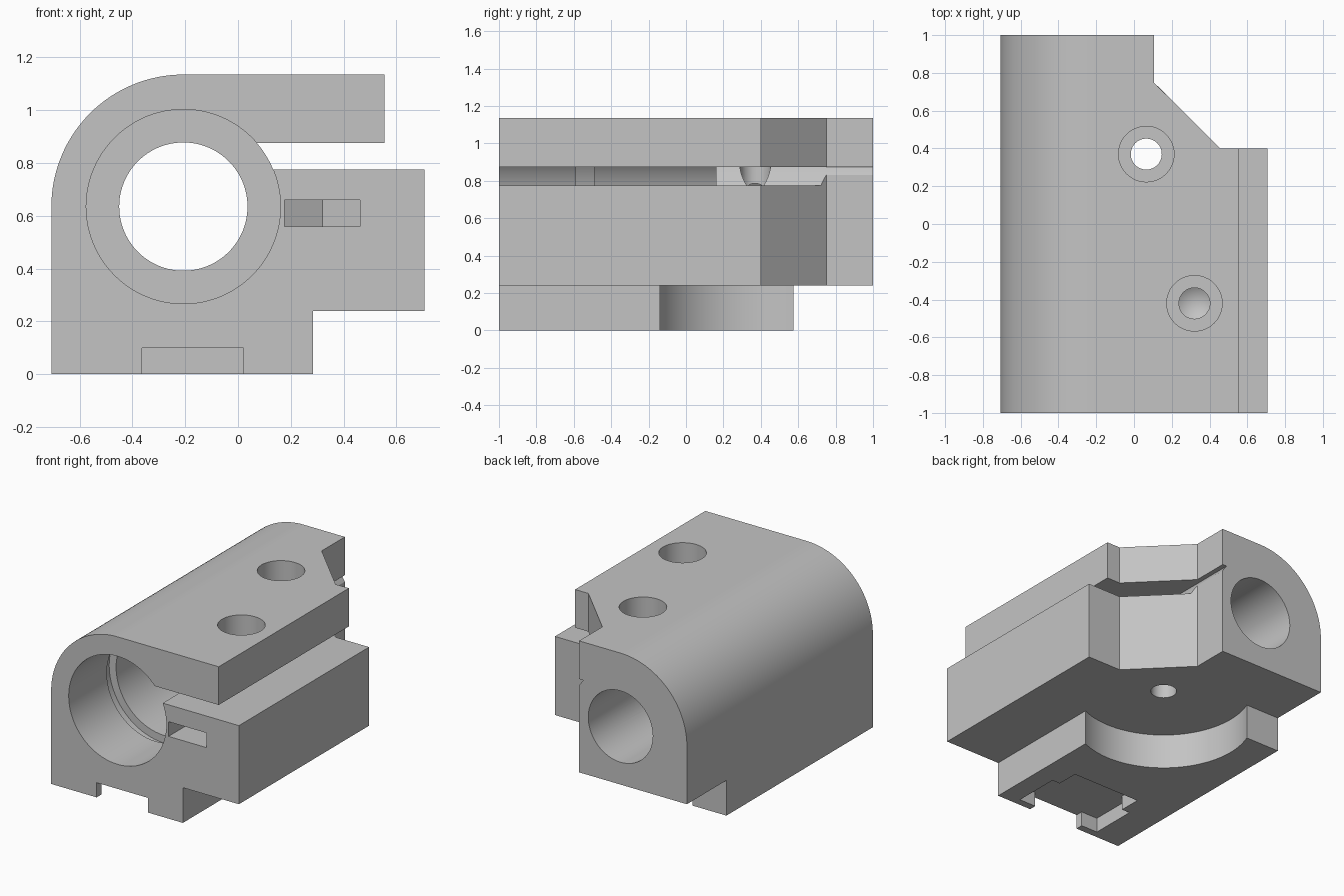
import bpy, bmesh, math
from mathutils import Vector

if "Cube" in bpy.data.objects:
    bpy.data.objects.remove(bpy.data.objects["Cube"], do_unlink=True)

grey = bpy.data.materials.new("plain_grey")
grey.use_nodes = True
grey.diffuse_color = (0.55, 0.55, 0.55, 1)
grey.node_tree.nodes["Principled BSDF"].inputs["Base Color"].default_value = (0.55, 0.55, 0.55, 1)

BORE_X, BORE_Z, BORE_R = -0.207, 0.635, 0.368
SLIT_LOW, SLIT_HIGH, FOOT_TOP = 0.775, 0.875, 0.24
REAR_HOLE, FRONT_HOLE = (0.065, 0.37), (0.32, -0.42)


def arc(cx, cy, r, start, end, steps):
    angles = [start + (end - start) * i / steps for i in range(steps + 1)]
    return [(cx + r * math.cos(a), cy + r * math.sin(a)) for a in angles]


def circle(cx, cy, r, steps=96):
    return arc(cx, cy, r, 0, math.tau, steps)[:-1]


def prism(name, points, low, high, axis="z"):
    """Extrude an outline along z (outline is x, y) or along y (outline is x, z)."""
    bm = bmesh.new()
    place = (lambda p: (p[0], p[1], low)) if axis == "z" else (lambda p: (p[0], low, p[1]))
    face = bm.faces.new([bm.verts.new(place(p)) for p in points])
    shift = Vector((0, 0, high - low) if axis == "z" else (0, high - low, 0))
    out = bmesh.ops.extrude_face_region(bm, geom=[face], use_keep_orig=True)
    bmesh.ops.translate(bm, vec=shift,
                        verts=[v for v in out["geom"] if isinstance(v, bmesh.types.BMVert)])
    bmesh.ops.recalc_face_normals(bm, faces=bm.faces)
    mesh = bpy.data.meshes.new(name)
    bm.to_mesh(mesh)
    bm.free()
    mesh.materials.append(grey)
    obj = bpy.data.objects.new(name, mesh)
    bpy.context.collection.objects.link(obj)
    return obj


def rect(x0, x1, y0, y1):
    return [(x0, y0), (x1, y0), (x1, y1), (x0, y1)]


def cut(body, cutter):
    """Subtract a cutter for good and remove it."""
    cutter.hide_render = True
    mod = body.modifiers.new(cutter.name, "BOOLEAN")
    mod.operation, mod.solver, mod.object = "DIFFERENCE", "EXACT", cutter
    bpy.context.view_layer.objects.active = body
    bpy.ops.object.modifier_apply(modifier=mod.name)
    bpy.data.objects.remove(cutter, do_unlink=True)


# Clamp block: rounded top left, slit jaws on the right, foot below
slit_end = arc(BORE_X, BORE_Z, BORE_R, math.asin((SLIT_LOW - BORE_Z) / BORE_R),
               math.asin((SLIT_HIGH - BORE_Z) / BORE_R), 8)
outline = [(-0.707, 0), (0.285, 0), (0.285, FOOT_TOP), (0.707, FOOT_TOP), (0.707, SLIT_LOW)]
outline += slit_end + [(0.555, SLIT_HIGH), (0.555, 1.135)]
outline += arc(BORE_X, BORE_Z, 0.5, math.pi / 2, math.pi, 32)
block = prism("clamp_block", outline, -1, 1, "y")

# Chamfered rear corner
cut(block, prism("corner_cut", [(0.105, 1.1), (0.105, 0.75), (0.455, 0.4), (0.9, 0.4), (0.9, 1.1)],
                 -0.1, 1.3))

# Foot stops short at the rear, with a round relief below the rear hole
cut(block, prism("foot_rear_cut", rect(-0.9, 0.9, 0.575, 1.1), -0.1, FOOT_TOP))
cut(block, prism("foot_relief", circle(*REAR_HOLE, 0.555), -0.1, FOOT_TOP))

# Stepped bore with a ring groove, opened into the slit
cut(block, prism("large_bore", circle(BORE_X, BORE_Z, BORE_R), -1.1, 0.16, "y"))
cut(block, prism("slit_opening", rect(0.03, 0.2, SLIT_LOW, SLIT_HIGH), -1.1, 0.16, "y"))
cut(block, prism("small_bore", circle(BORE_X, BORE_Z, 0.243), -0.5, 1.1, "y"))
cut(block, prism("ring_groove", circle(BORE_X, BORE_Z, 0.42), -0.59, -0.49, "y"))

# Screw holes with counterbores
for label, (x, y), bottom in (("rear", REAR_HOLE, -0.1), ("front", FRONT_HOLE, 0.4)):
    cut(block, prism(label + "_counterbore", circle(x, y, 0.147, 48), 0.985, 1.3))
    drill = prism(label + "_drill", circle(x, y, 0.082, 48), bottom, 1.2)
    if label == "front":
        # pointed drill tip
        bm = bmesh.new()
        bm.from_mesh(drill.data)
        base = min(bm.faces, key=lambda f: f.calc_center_median().z)
        tip = bmesh.ops.poke(bm, faces=[base])["verts"][0]
        tip.co.z -= 0.05
        bm.to_mesh(drill.data)
        bm.free()
    cut(block, drill)

# Nut slot in the front face, with a pointed inner end
x, y = FRONT_HOLE
cut(block, prism("nut_slot", [(x - 0.143, -1.1), (x + 0.143, -1.1), (x + 0.143, y + 0.083),
                              (x, y + 0.165), (x - 0.143, y + 0.083)], 0.56, 0.66))

# Stepped pocket under the foot
half = [(0.1925, -1.1), (0.1925, -0.95), (0.318, -0.95), (0.318, -0.63), (0.258, -0.63), (0.258, -0.48)]
pocket = [(-0.172 + px, py) for px, py in half] + [(-0.172 - px, py) for px, py in reversed(half)]
cut(block, prism("foot_pocket", pocket, -0.1, 0.1))

# Smooth the round walls, keep the edges crisp
bpy.ops.object.select_all(action="DESELECT")
block.select_set(True)
bpy.context.view_layer.objects.active = block
bpy.ops.object.shade_smooth_by_angle(angle=math.radians(25))
